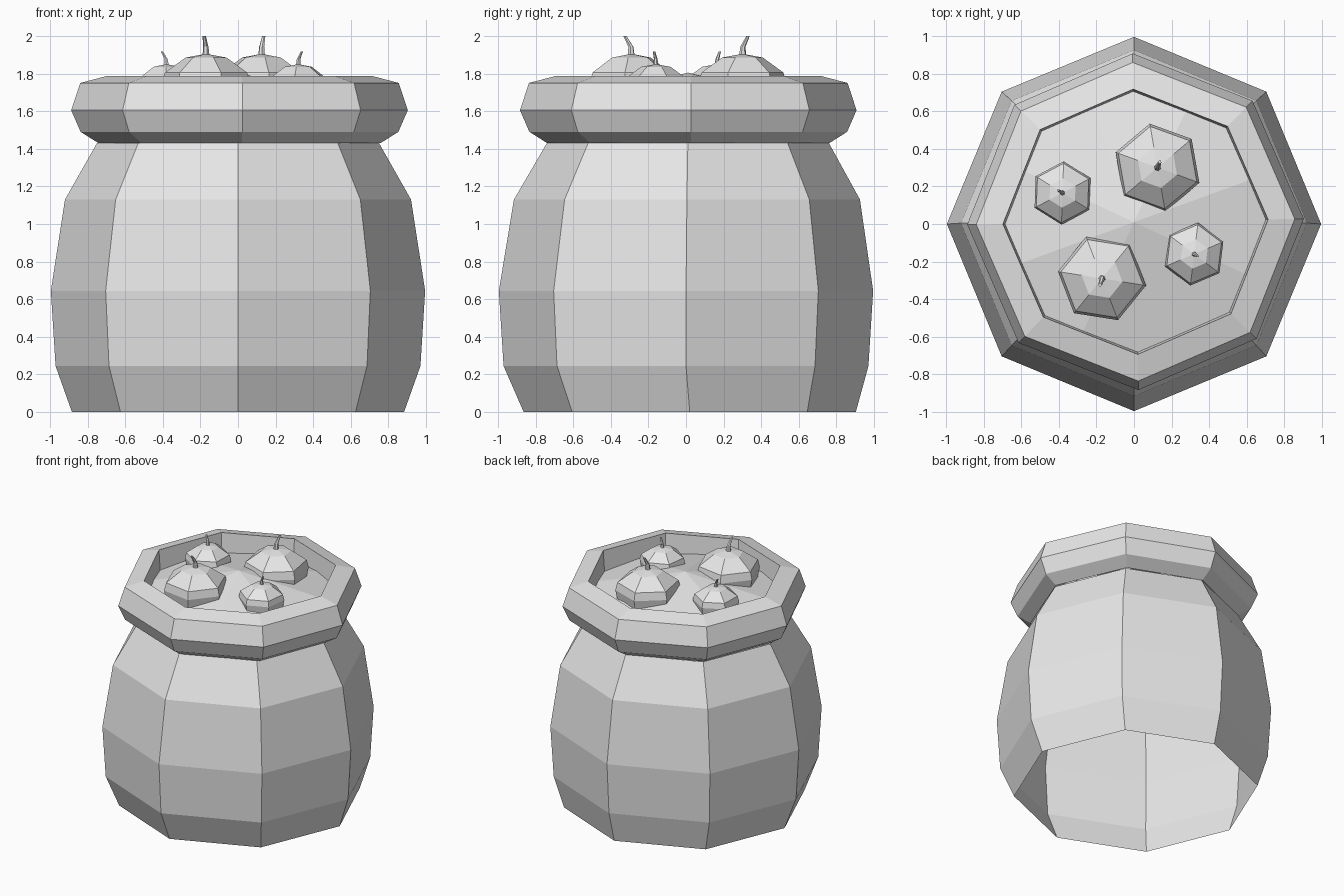
import bpy, bmesh, math
from mathutils import Matrix, Vector

cube = bpy.data.objects.get("Cube")
if cube:
    bpy.data.objects.remove(cube, do_unlink=True)

grey = bpy.data.materials.new("light_grey")
grey.use_nodes = True
colour = (0.8, 0.8, 0.8, 1)
grey.diffuse_color = colour
grey.node_tree.nodes["Principled BSDF"].inputs["Base Color"].default_value = colour


def add_loft(name, rings, sides, turn=0, cap_end=False):
    """Join rings given as (centre, radius) into a flat-faced tube; radius 0 makes a tip."""
    bm = bmesh.new()
    loops = []
    for centre, radius in rings:
        c = Vector(centre)
        if radius == 0:
            loops.append([bm.verts.new(c)])
            continue
        loops.append([bm.verts.new(c + Vector((radius * math.cos(a), radius * math.sin(a), 0)))
                      for a in (math.radians(turn) + math.tau * i / sides for i in range(sides))])
    for low, high in zip(loops, loops[1:]):
        for i in range(sides):
            j = (i + 1) % sides
            if len(high) == 1:
                bm.faces.new((low[i], low[j], high[0]))
            else:
                bm.faces.new((low[i], low[j], high[j], high[i]))
    if cap_end:
        bm.faces.new(loops[-1])
    mesh = bpy.data.meshes.new(name)
    bm.to_mesh(mesh)
    bm.free()
    mesh.materials.append(grey)
    obj = bpy.data.objects.new(name, mesh)
    bpy.context.collection.objects.link(obj)
    return obj


# Bulging sack body, open underneath: radius, height, shift in y
body = [(0.883, 0, 0.02), (0.97, 0.245, 0), (0.995, 0.645, 0),
        (0.92, 1.13, 0.005), (0.75, 1.43, 0.01)]
add_loft("sack_body", [((0, y, z), r) for r, z, y in body], 8)

# Rolled rim with a steep inner wall
rim = [(0.75, 1.43), (0.845, 1.49), (0.895, 1.605), (0.847, 1.75),
       (0.705, 1.787), (0.69, 1.58)]
add_loft("rolled_rim", [((0.008, 0.012, z), r) for r, z in rim], 8, turn=1)

# Heaped filling inside the rim
add_loft("filling", [((0, 0.01, 1.625), 0.755), ((0, 0.01, 1.805), 0)], 8, turn=20)

# Gourds: name, centre, size, top height, turn, stem lean
gourds = [
    ("front_large", (-0.17, -0.29), 1, 1.905, -9, (-0.01, -0.035)),
    ("back_large", (0.125, 0.30), 1, 1.905, 40, (0.012, 0.03)),
    ("right_small", (-0.38, 0.165), 0.71, 1.85, 28, (-0.025, 0.015)),
    ("left_small", (0.32, -0.16), 0.71, 1.85, 23, (0.02, -0.01)),
]
gourd_profile = [(0.21, -0.30), (0.237, -0.16), (0.222, -0.10), (0.11, -0.02), (0, 0)]
stem_profile = [(0.02, -0.02, 0), (0.014, 0.04, 0.1), (0.009, 0.1, 1)]
for name, (x, y), size, top, turn, (dx, dy) in gourds:
    add_loft(name + "_gourd",
             [((x, y, top + h * size), r * size) for r, h in gourd_profile], 6, turn)
    add_loft(name + "_stem",
             [((x + dx * k, y + dy * k, top + h * size * 0.95), r * size)
              for r, h, k in stem_profile], 6, turn, cap_end=True)
